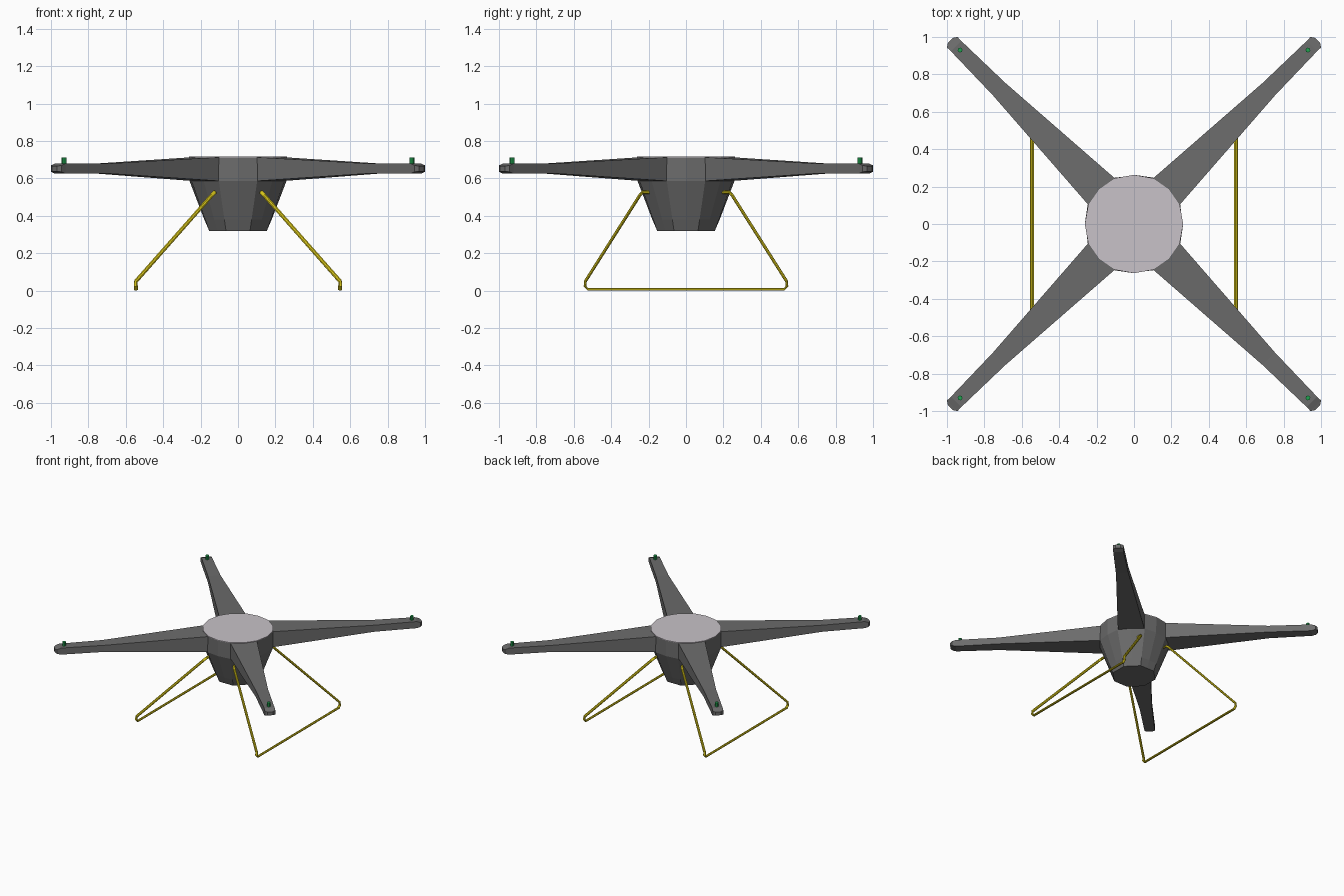
import bpy, bmesh, math
from mathutils import Vector

if "Cube" in bpy.data.objects:
    bpy.data.objects.remove(bpy.data.objects["Cube"])


def material(name, rgb):
    m = bpy.data.materials.new(name)
    m.diffuse_color = (*rgb, 1)
    m.use_nodes = True
    m.node_tree.nodes["Principled BSDF"].inputs["Base Color"].default_value = m.diffuse_color
    return m


GREY = material("dark grey", (0.15, 0.15, 0.15))
PALE = material("pale mauve", (0.58, 0.54, 0.58))
YELLOW = material("yellow", (0.68, 0.56, 0.01))
GREEN = material("green", (0.015, 0.36, 0.08))


def loft(name, rings, mat):
    """Skin a list of equal-length point rings and cap both ends."""
    bm = bmesh.new()
    loops = [[bm.verts.new(p) for p in ring] for ring in rings]
    n = len(loops[0])
    for a, b in zip(loops, loops[1:]):
        for i in range(n):
            j = (i + 1) % n
            bm.faces.new((a[i], a[j], b[j], b[i]))
    bm.faces.new(loops[0])
    bm.faces.new(loops[-1])
    bmesh.ops.recalc_face_normals(bm, faces=bm.faces)
    me = bpy.data.meshes.new(name)
    bm.to_mesh(me)
    bm.free()
    me.materials.append(mat)
    ob = bpy.data.objects.new(name, me)
    bpy.context.collection.objects.link(ob)
    return ob


def body_ring(z, flat, corner):
    """16 points: odd ones are the octagon corners, even ones the flat centres."""
    pts = []
    for i in range(16):
        a, r = math.tau * i / 16, corner if i % 2 else flat
        pts.append((r * math.cos(a), r * math.sin(a), z))
    return pts


# Central body, tapering to an octagonal belly
loft("body", [body_ring(0.32, 0.154, 0.167), body_ring(0.38, 0.18, 0.19),
              body_ring(0.586, 0.259, 0.268), body_ring(0.713, 0.263, 0.265)], GREY)

# Pale lid on top
loft("top_lid", [body_ring(0.713, 0.263, 0.265), body_ring(0.718, 0.263, 0.265)], PALE)

# Four arms with pegs: distance along arm, half width, bottom, top
ARM = [(0.235, 0.101, 0.586, 0.714), (1.02, 0.047, 0.626, 0.68),
       (1.345, 0.039, 0.626, 0.68), (1.374, 0.04, 0.635, 0.67),
       (1.388, 0.02, 0.638, 0.666)]
for k in range(4):
    a = math.radians(45 + 90 * k)
    d = Vector((math.cos(a), math.sin(a), 0))
    s = Vector((-d.y, d.x, 0))
    rings = []
    for l, w, lo, hi in ARM:
        rings.append([d * l + s * u + Vector((0, 0, z))
                      for u, z in ((-w, lo), (w, lo), (w, hi), (-w, hi))])
    loft(f"arm_{k + 1}", rings, GREY)
    c = d * 1.315
    peg = [[(c.x + 0.013 * math.cos(math.tau * i / 8),
             c.y + 0.013 * math.sin(math.tau * i / 8), z) for i in range(8)]
           for z in (0.66, 0.712)]
    loft(f"motor_peg_{k + 1}", peg, GREEN)

# Landing skids: half of the path with the wide axis of the tube at each point
SLANT, BLEND, FLAT = Vector((0.75, 0, 0.66)), Vector((0.92, 0, 0.38)), Vector((1, 0, 0))
HALF = [((0.125, -0.18, 0.526), SLANT), ((0.125, -0.232, 0.526), SLANT),
        ((0.14, -0.247, 0.51), SLANT), ((0.546, -0.538, 0.05), BLEND),
        ((0.546, -0.54, 0.024), FLAT), ((0.546, -0.525, 0.0075), FLAT)]
for side, label in ((1, "right"), (-1, "left")):
    path = [(Vector(p), n) for p, n in HALF]
    path += [(Vector((p.x, -p.y, p.z)), n) for p, n in reversed(path)]
    rings = []
    for i, (p, n) in enumerate(path):
        t = (path[min(i + 1, len(path) - 1)][0] - path[max(i - 1, 0)][0]).normalized()
        n = (n - t * n.dot(t)).normalized()
        v = t.cross(n)
        ring = []
        for j in range(8):
            a = math.tau * (j + 0.5) / 8
            q = p + n * (0.011 * math.cos(a)) + v * (0.008 * math.sin(a))
            ring.append((q.x * side, q.y, max(q.z, 0)))
        rings.append(ring)
    loft(f"landing_skid_{label}", rings, YELLOW)
